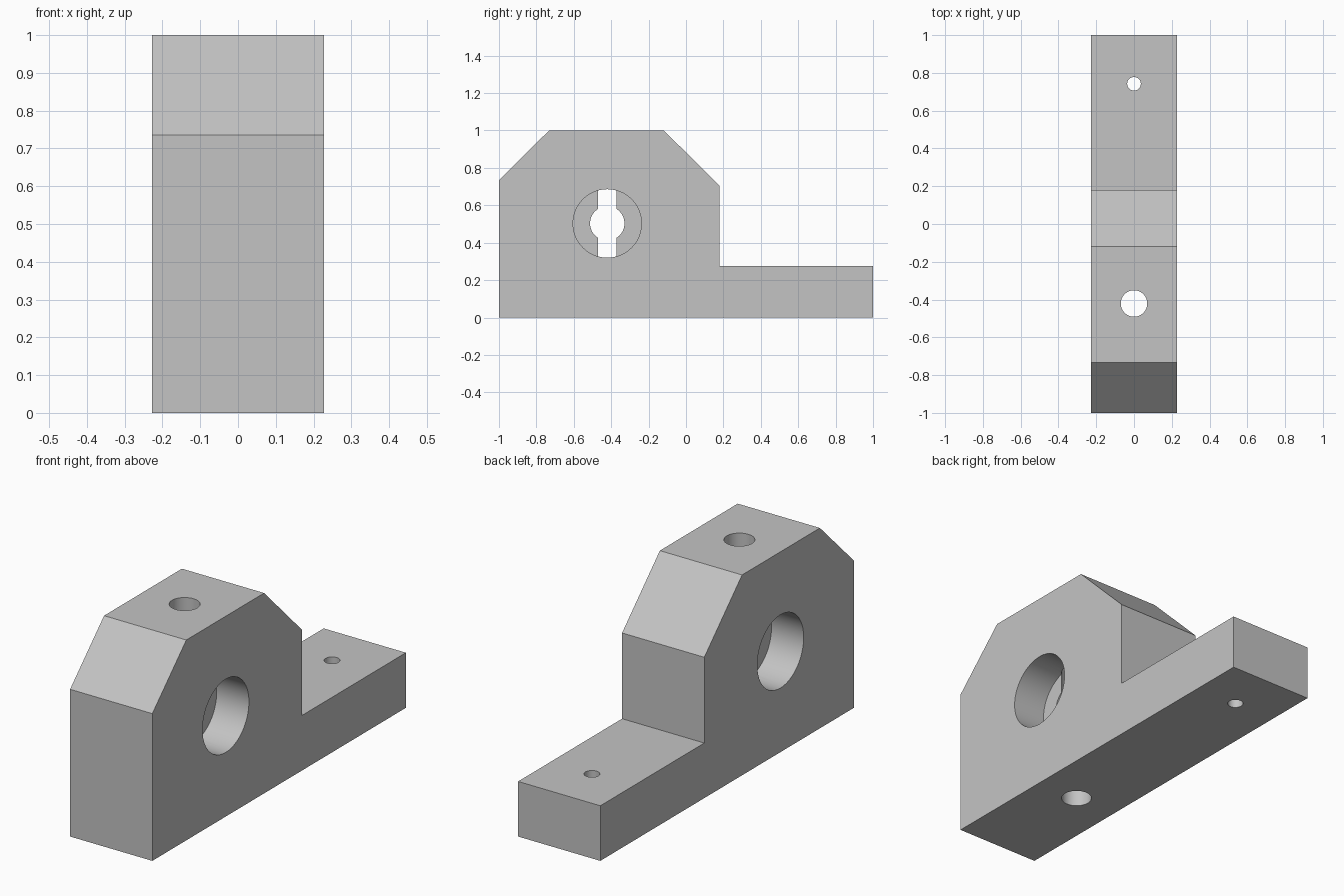
import bpy
import bmesh
from math import radians
from mathutils import Matrix

default_cube = bpy.data.objects.get("Cube")
if default_cube:
    bpy.data.objects.remove(default_cube, do_unlink=True)

HALF_WIDTH = 0.227
BORE_Y, BORE_Z = -0.421, 0.503
WEB_HALF = 0.049          # half thickness of the web inside the bore

# Single plain grey
grey = bpy.data.materials.new("plain grey")
grey.use_nodes = True
colour = (0.55, 0.55, 0.55, 1)
grey.diffuse_color = colour
grey.node_tree.nodes["Principled BSDF"].inputs["Base Color"].default_value = colour


def add_mesh(name, bm):
    bmesh.ops.recalc_face_normals(bm, faces=bm.faces)
    mesh = bpy.data.meshes.new(name)
    bm.to_mesh(mesh)
    bm.free()
    mesh.materials.append(grey)
    obj = bpy.data.objects.new(name, mesh)
    bpy.context.collection.objects.link(obj)
    return obj


def cylinder(name, radius, length, centre, along_x=False):
    bm = bmesh.new()
    turn = Matrix.Rotation(radians(90), 4, 'Y') if along_x else Matrix.Identity(4)
    bmesh.ops.create_cone(bm, cap_ends=True, segments=48, radius1=radius,
                          radius2=radius, depth=length,
                          matrix=Matrix.Translation(centre) @ turn)
    return add_mesh(name, bm)


# Bracket body: chamfered block with a low foot, extruded across x
profile = [(-1, 0), (1, 0), (1, 0.275), (0.18, 0.275), (0.18, 0.703),
           (-0.118, 1), (-0.732, 1), (-1, 0.735)]
bm = bmesh.new()
side = bm.faces.new([bm.verts.new((-HALF_WIDTH, y, z)) for y, z in profile])
grown = bmesh.ops.extrude_face_region(bm, geom=[side])
bmesh.ops.translate(bm, vec=(2 * HALF_WIDTH, 0, 0),
                    verts=[v for v in grown["geom"] if isinstance(v, bmesh.types.BMVert)])
body = add_mesh("bracket_body", bm)

# Cutters: a counterbore on each side, the web hole and the vertical holes
cutters = [cylinder("bore_cutter", 0.183, 0.4,
                    (s * (WEB_HALF + 0.2), BORE_Y, BORE_Z), along_x=True)
           for s in (-1, 1)]
cutters += [
    cylinder("web_hole_cutter", 0.092, 0.3, (0, BORE_Y, BORE_Z), along_x=True),
    cylinder("pin_hole_cutter", 0.07, 1.4, (0, BORE_Y, 0.5)),
    cylinder("foot_hole_cutter", 0.036, 0.6, (0, 0.742, 0.14)),
]
for cutter in cutters:
    cutter.hide_render = True
    cut = body.modifiers.new(cutter.name, 'BOOLEAN')
    cut.operation = 'DIFFERENCE'
    cut.solver = 'EXACT'
    cut.object = cutter

# Bake the cuts into the body and drop the cutters
bpy.context.view_layer.update()
graph = bpy.context.evaluated_depsgraph_get()
body_mesh = bpy.data.meshes.new_from_object(body.evaluated_get(graph))
body.modifiers.clear()
body.data = body_mesh
for cutter in cutters:
    bpy.data.objects.remove(cutter, do_unlink=True)

# Smooth hole walls, crisp edges
bpy.ops.object.select_all(action='DESELECT')
body.select_set(True)
bpy.context.view_layer.objects.active = body
bpy.ops.object.shade_smooth_by_angle(angle=radians(30))
